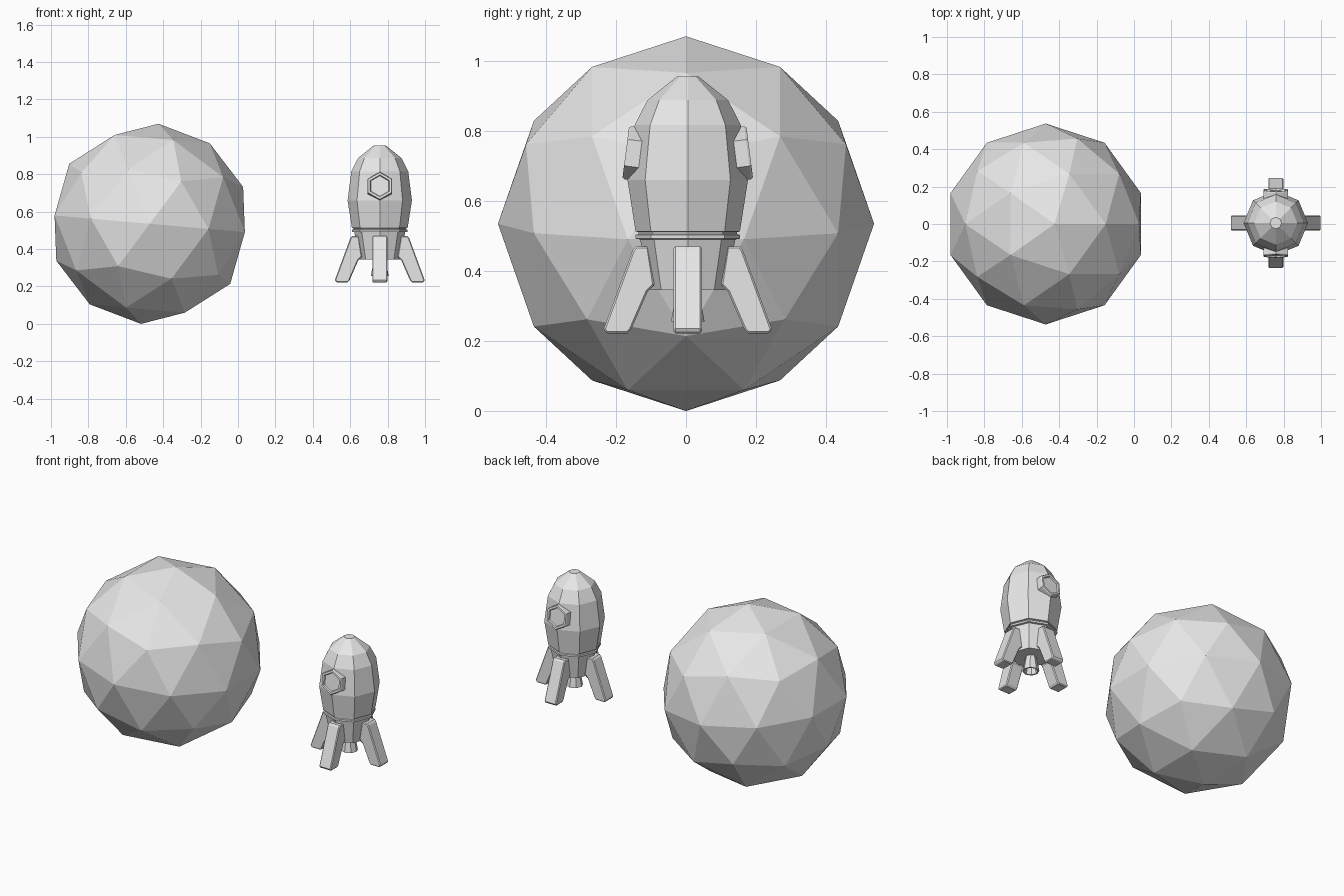
import bpy
import bmesh
import math
from mathutils import Matrix, Vector

cube = bpy.data.objects.get("Cube")
if cube:
    bpy.data.objects.remove(cube, do_unlink=True)

# One plain grey for everything
grey = bpy.data.materials.new("light_grey")
grey.use_nodes = True
grey.diffuse_color = (0.8, 0.8, 0.8, 1)
grey.node_tree.nodes["Principled BSDF"].inputs["Base Color"].default_value = (0.8, 0.8, 0.8, 1)

ROCKET = Matrix.Translation((0.758, 0.005, 0))


def finish(name, bm, matrix):
    """Turn a bmesh into a flat-shaded object, with the transform baked in."""
    bm.transform(matrix)
    bmesh.ops.recalc_face_normals(bm, faces=bm.faces)
    mesh = bpy.data.meshes.new(name)
    bm.to_mesh(mesh)
    bm.free()
    mesh.materials.append(grey)
    obj = bpy.data.objects.new(name, mesh)
    bpy.context.collection.objects.link(obj)
    return obj


def lathe(name, profile, sides, matrix):
    """Skin rings of (radius, height) around z and cap both ends."""
    bm = bmesh.new()
    rings = []
    for r, z in profile:
        angles = [math.tau * i / sides for i in range(sides)]
        rings.append([bm.verts.new((r * math.cos(a), r * math.sin(a), z)) for a in angles])
    for a, b in zip(rings, rings[1:]):
        for i in range(sides):
            j = (i + 1) % sides
            bm.faces.new((a[i], a[j], b[j], b[i]))
    bm.faces.new(rings[0])
    bm.faces.new(rings[-1])
    return finish(name, bm, matrix)


def extrude_profile(name, points, width, matrix):
    """Extrude an (x, z) outline along y, centred."""
    bm = bmesh.new()
    face = bm.faces.new([bm.verts.new((x, -width / 2, z)) for x, z in points])
    new = bmesh.ops.extrude_face_region(bm, geom=[face])["geom"]
    moved = [v for v in new if isinstance(v, bmesh.types.BMVert)]
    bmesh.ops.translate(bm, verts=moved, vec=Vector((0, width, 0)))
    return finish(name, bm, matrix)


# Faceted planet, tipped slightly
bm = bmesh.new()
bmesh.ops.create_icosphere(bm, subdivisions=2, radius=0.537)
finish("planet", bm, Matrix.Translation((-0.472, 0, 0.535)) @ Matrix.Rotation(math.radians(5), 4, 'Y'))

# Eight-sided hull, with a groove above the engine skirt
lathe("hull", [(0.107, 0.345), (0.136, 0.49), (0.149, 0.492), (0.149, 0.503),
               (0.141, 0.505), (0.141, 0.511), (0.149, 0.513), (0.172, 0.66),
               (0.152, 0.816), (0.115, 0.888), (0.031, 0.955)], 8, ROCKET)

# Hollow engine nozzle
lathe("nozzle", [(0.03, 0.35), (0.035, 0.325), (0.048, 0.255),
                 (0.039, 0.255), (0.024, 0.32)], 8, ROCKET)

# Four splayed legs
leg = [(0.112, 0.47), (0.148, 0.47), (0.157, 0.46), (0.24, 0.235), (0.234, 0.222),
       (0.172, 0.222), (0.162, 0.232), (0.115, 0.34), (0.095, 0.36)]
for i, side in enumerate(("left", "back", "right", "front")):
    turn = Matrix.Rotation(i * math.pi / 2, 4, 'Z')
    obj = extrude_profile(side + "_leg", leg, 0.08, ROCKET @ turn)
    bevel = obj.modifiers.new("soft_edges", 'BEVEL')
    bevel.width = 0.005
    bevel.segments = 1
    bevel.limit_method = 'ANGLE'
    bevel.angle_limit = math.radians(60)

# Hexagonal portholes with a recessed pane, leaning with the hull
for side, angle in (("front", -90), ("back", 90)):
    place = (ROCKET @ Matrix.Rotation(math.radians(angle), 4, 'Z')
             @ Matrix.Translation((0.177, 0, 0.738))
             @ Matrix.Rotation(math.radians(90 - 7.3), 4, 'Y'))
    lathe(side + "_porthole", [(0.076, -0.045), (0.076, -0.006), (0.072, 0),
                               (0.059, 0), (0.055, -0.009)], 6, place)
